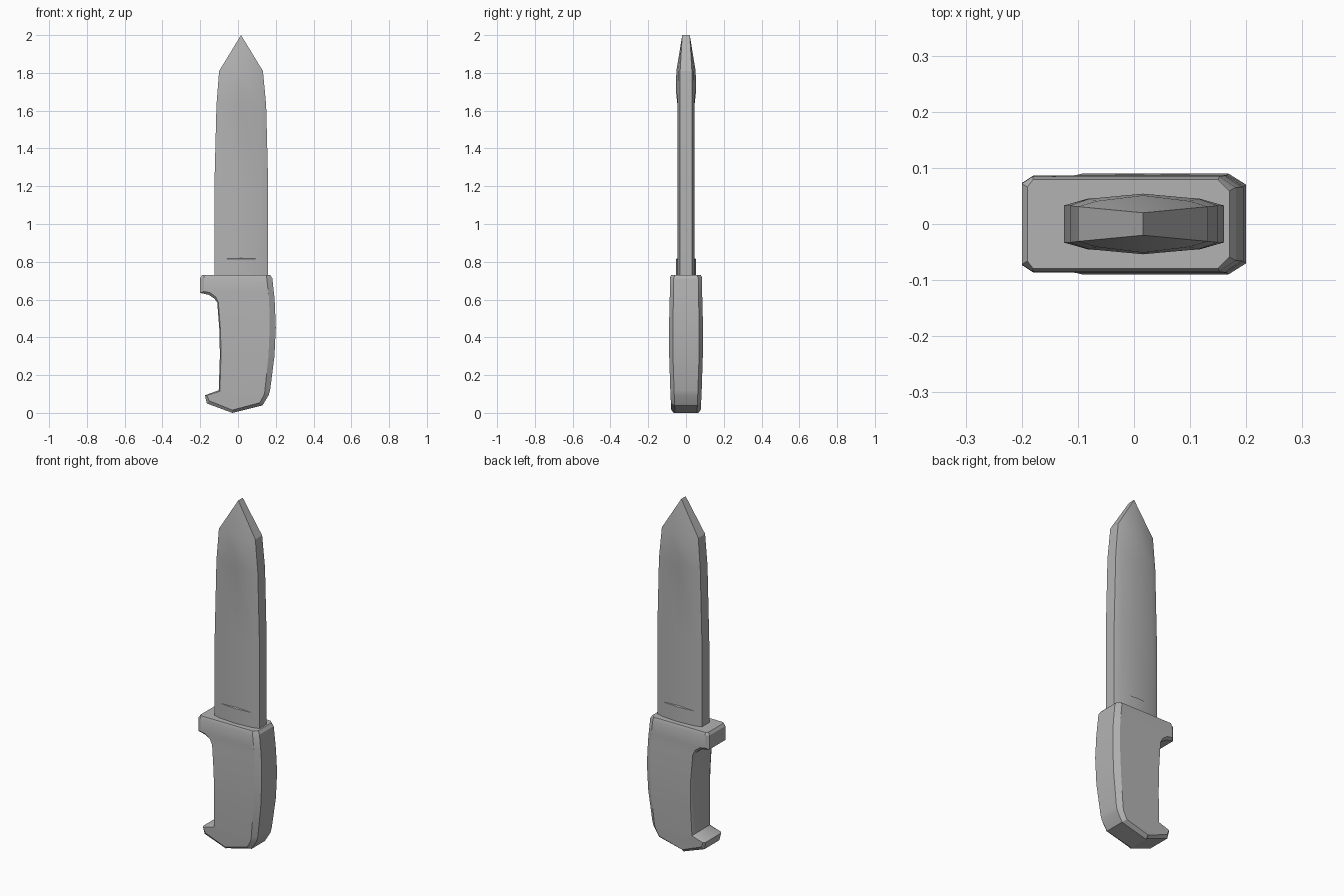
import bpy, bmesh, math

# Dark grey shared by blade and handle
grey = bpy.data.materials.new("dark_grey")
grey.diffuse_color = (0.45, 0.45, 0.45, 1)


def loft(name, rings):
    """Skin a stack of equal-length point rings, capping the first one."""
    bm = bmesh.new()
    rows = [[bm.verts.new(p) for p in ring] for ring in rings]
    for a, b in zip(rows, rows[1:]):
        n = len(a)
        for i in range(n):
            j = (i + 1) % n
            bm.faces.new((a[i], a[j], b[j], b[i]))
    bm.faces.new(rows[0])
    bmesh.ops.remove_doubles(bm, verts=bm.verts, dist=0.0005)
    bmesh.ops.recalc_face_normals(bm, faces=bm.faces)
    mesh = bpy.data.meshes.new(name)
    bm.to_mesh(mesh)
    bm.free()
    mesh.materials.append(grey)
    obj = bpy.data.objects.new(name, mesh)
    bpy.context.collection.objects.link(obj)
    return obj


def smooth(obj, degrees):
    bpy.ops.object.select_all(action='DESELECT')
    obj.select_set(True)
    bpy.context.view_layer.objects.active = obj
    bpy.ops.object.shade_smooth_by_angle(angle=math.radians(degrees))


def mirrored_ring(half):
    """Close a left-to-right half section by mirroring it across y = 0."""
    return half + [(x, -y, z) for x, y, z in reversed(half)]


# Handle: chamfered sections from guard to pommel
# left x, left z, right x, right z, half depth, left inset, right inset, lift
handle_rows = [
    (-0.190, 0.730, 0.170, 0.730, 0.079, 0.010, 0.020, 0),
    (-0.200, 0.715, 0.182, 0.712, 0.085, 0.020, 0.030, 0),
    (-0.200, 0.635, 0.190, 0.635, 0.086, 0.020, 0.030, 0.008),
    (-0.155, 0.625, 0.192, 0.620, 0.086, 0.006, 0.030, 0.012),
    (-0.125, 0.605, 0.193, 0.605, 0.086, 0.006, 0.030, 0.010),
    (-0.110, 0.585, 0.195, 0.580, 0.087, 0.006, 0.030, 0),
    (-0.098, 0.430, 0.200, 0.450, 0.090, 0.006, 0.032, 0),
    (-0.096, 0.300, 0.193, 0.300, 0.089, 0.006, 0.032, 0),
    (-0.102, 0.120, 0.170, 0.120, 0.083, 0.006, 0.028, -0.006),
    (-0.175, 0.093, 0.162, 0.093, 0.082, 0.010, 0.025, 0),
    (-0.165, 0.050, 0.130, 0.040, 0.080, 0.012, 0.015, 0.014),
    (-0.030, 0.000, -0.030, 0.000, 0.078, 0.000, 0.000, 0.015),
]
handle = loft("handle", [mirrored_ring([
    (lx, d - 0.013, lz), (lx + li, d, lz + up),
    (rx - ri, d, rz + up), (rx, d - 0.02, rz)])
    for lx, lz, rx, rz, d, li, ri, up in handle_rows])
smooth(handle, 25)

# Blade: ridged sections with a flat fuller sunk between the borders
# z, left x, right x, edge y, border y, ridge y, ridge z, border inset
blade_rows = [
    (0.70, -0.125, 0.160, 0.033, 0.045, 0.053, 0.70, 0.042),
    (0.815, -0.125, 0.160, 0.033, 0.045, 0.053, 0.815, 0.042),
    (0.815, -0.125, 0.160, 0.033, 0.045, 0.044, 0.819, 0.042),
    (1.20, -0.125, 0.160, 0.033, 0.045, 0.044, 1.20, 0.042),
    (1.63, -0.114, 0.149, 0.033, 0.045, 0.044, 1.63, 0.034),
    (1.63, -0.114, 0.149, 0.033, 0.045, 0.054, 1.71, 0.034),
    (1.81, -0.100, 0.132, 0.031, 0.041, 0.051, 1.81, 0.034),
    (2.00, 0.016, 0.016, 0.020, 0.020, 0.020, 2.00, 0.0),
]
blade = loft("blade", [mirrored_ring([
    (lx, e, z), (lx + i, b, z), (0.016, c, zc), (rx - i, b, z), (rx, e, z)])
    for z, lx, rx, e, b, c, zc, i in blade_rows])
smooth(blade, 20)
